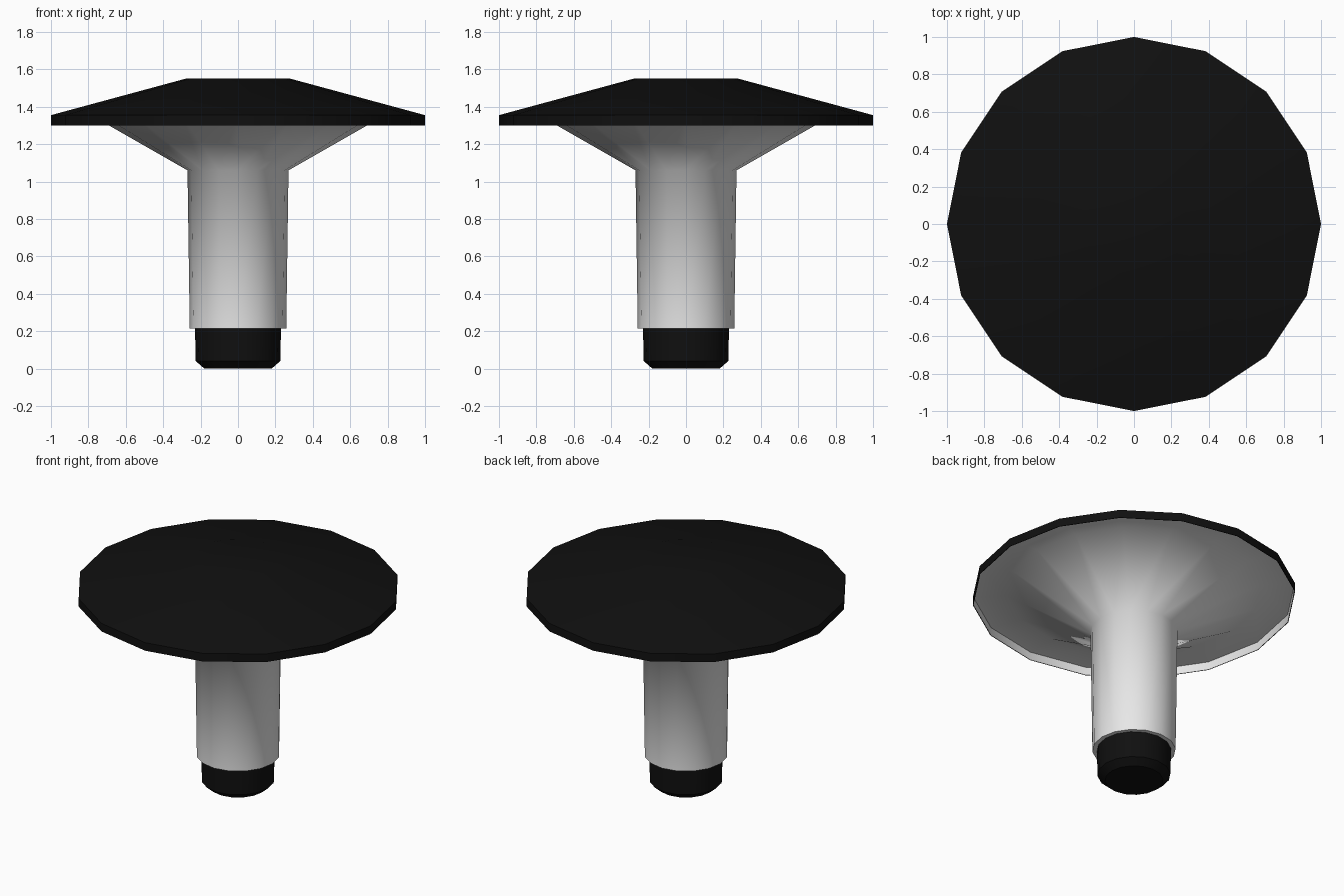
import bpy, bmesh, math

if "Cube" in bpy.data.objects:
    bpy.data.objects.remove(bpy.data.objects["Cube"])

SIDES = 16


def material(name, rgb):
    m = bpy.data.materials.new(name)
    m.diffuse_color = (*rgb, 1)
    m.use_nodes = True
    m.node_tree.nodes["Principled BSDF"].inputs["Base Color"].default_value = m.diffuse_color
    return m


black = material("black rubber", (0.005, 0.005, 0.005))
white = material("white plastic", (0.8, 0.8, 0.8))


def lathe(name, profile, mat, angle):
    """Spin an (r, z) profile, listed bottom to top on the outside, about z."""
    bm = bmesh.new()
    rings = []
    for r, z in profile:
        if r == 0:
            rings.append([bm.verts.new((0, 0, z))] * SIDES)
        else:
            rings.append([bm.verts.new((r * math.cos(a), r * math.sin(a), z))
                          for a in (2 * math.pi * i / SIDES for i in range(SIDES))])
    for lo, hi in zip(rings, rings[1:]):
        for i in range(SIDES):
            j = (i + 1) % SIDES
            bm.faces.new(list(dict.fromkeys((lo[i], lo[j], hi[j], hi[i]))))
    me = bpy.data.meshes.new(name)
    bm.to_mesh(me)
    bm.free()
    me.materials.append(mat)
    ob = bpy.data.objects.new(name, me)
    bpy.context.collection.objects.link(ob)
    bpy.ops.object.select_all(action='DESELECT')
    ob.select_set(True)
    bpy.context.view_layer.objects.active = ob
    bpy.ops.object.shade_smooth_by_angle(angle=math.radians(angle))
    return ob


# Foot plug with a bevelled lower edge
lathe("foot_plug", [(0, 0), (0.18, 0), (0.226, 0.04), (0.23, 0.215)], black, 35)

# Stem, flare, recessed underside and inner face of the rim
lathe("stem_and_underside",
      [(0.228, 0.215), (0.258, 0.215), (0.27, 1.06), (0.787, 1.355),
       (0.996, 1.355), (0.996, 1.30)], white, 61)

# Cap: outer rim, sloping top and small flat centre
lathe("cap", [(0.996, 1.30), (1, 1.30), (1, 1.355), (0.28, 1.55), (0, 1.55)], black, 35)
